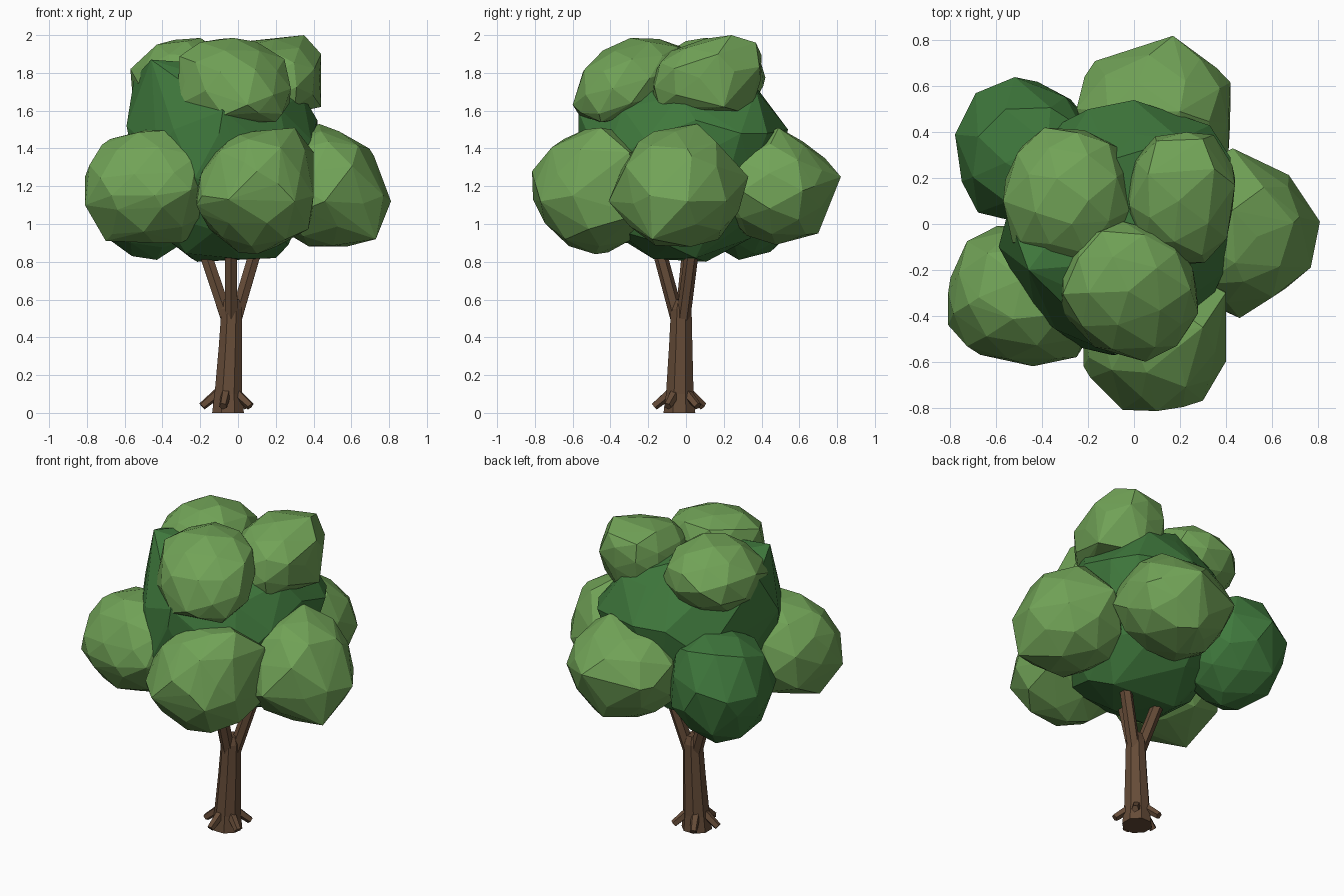
import bpy, bmesh, math, random
from mathutils import Vector, Euler

if "Cube" in bpy.data.objects:
    bpy.data.objects.remove(bpy.data.objects["Cube"])


def material(name, rgb):
    m = bpy.data.materials.new(name)
    m.diffuse_color = (*rgb, 1)
    m.use_nodes = True
    m.node_tree.nodes["Principled BSDF"].inputs["Base Color"].default_value = m.diffuse_color
    return m


LIGHT = material("light leaf green", (0.165, 0.365, 0.095))
DARK = material("dark leaf green", (0.05, 0.19, 0.046))
BARK = material("bark brown", (0.13, 0.071, 0.039))


def finish(bm, name, mat):
    bmesh.ops.recalc_face_normals(bm, faces=bm.faces)
    me = bpy.data.meshes.new(name)
    bm.to_mesh(me)
    bm.free()
    me.materials.append(mat)
    ob = bpy.data.objects.new(name, me)
    bpy.context.collection.objects.link(ob)
    return ob


def hull(bm):
    """Wrap all points in a convex skin and drop what is left inside."""
    res = bmesh.ops.convex_hull(bm, input=bm.verts)
    junk = {v for v in res["geom_interior"] + res["geom_unused"]
            if isinstance(v, bmesh.types.BMVert)}
    bmesh.ops.delete(bm, geom=list(junk), context="VERTS")


def foliage(name, lo, hi, mat, seed, lean=(0, 0), corners=()):
    """Irregular faceted clump filling the box lo..hi, with optional corners."""
    rng = random.Random(seed)
    tmp = bmesh.new()
    bmesh.ops.create_icosphere(tmp, subdivisions=2, radius=1)
    turn = Euler([rng.uniform(0, 6.28) for _ in range(3)]).to_matrix()
    pts = []
    for v in tmp.verts:
        p = turn @ v.co * rng.uniform(0.93, 1.05)
        p = Vector([math.copysign(abs(c) ** 0.92, c) for c in p])
        pts.append(p + Vector((lean[0] * p.z, lean[1] * p.z, 0)))
    tmp.free()
    # Fit the clump to its box
    a = [min(p[i] for p in pts) for i in range(3)]
    b = [max(p[i] for p in pts) for i in range(3)]
    bm = bmesh.new()
    for p in pts:
        bm.verts.new([lo[i] + (p[i] - a[i]) / (b[i] - a[i]) * (hi[i] - lo[i])
                      for i in range(3)])
    for c in corners:
        bm.verts.new(c)
    hull(bm)
    return finish(bm, name, mat)


def limb(name, path, radii, sides, level=False):
    """Faceted tapering limb along a path; level keeps its rings horizontal."""
    bm = bmesh.new()
    rings = []
    for i, (p, r) in enumerate(zip(path, radii)):
        d = Vector(path[min(i + 1, len(path) - 1)]) - Vector(path[max(i - 1, 0)])
        q = Vector((0, 0, 1)).rotation_difference(Vector((0, 0, 1)) if level else d)
        rings.append([bm.verts.new(Vector(p) + q @ Vector(
            (r * math.cos(t), r * math.sin(t), 0)))
            for t in (math.tau * (k + 0.5) / sides for k in range(sides))])
    for r0, r1 in zip(rings, rings[1:]):
        for k in range(sides):
            n = (k + 1) % sides
            bm.faces.new((r0[k], r0[n], r1[n], r1[k]))
    bm.faces.new(rings[0][::-1])
    bm.faces.new(rings[-1])
    return finish(bm, name, BARK)


# Trunk, branches and root stubs
limb("trunk", [(-.053, -.035, 0), (-.051, -.033, .1), (-.04, -.028, .35),
               (-.033, -.025, .55), (-.033, -.025, .6)],
     [.091, .079, .067, .059, .042], 8, level=True)
for side, start, end in (("left", (-.058, -.02, .5), (-.225, .03, 1.0)),
                         ("right", (-.012, -.015, .5), (.135, .05, 1.0)),
                         ("front", (-.036, -.045, .5), (-.038, -.18, 1.0))):
    limb(side + "_branch", [start, end], [.038, .036], 6)
for i in range(5):
    t = math.radians(-100 + 72 * i)
    c, s = math.cos(t), math.sin(t)
    limb("root_%d" % (i + 1), [(-.055 + .04 * c, -.033 + .04 * s, .115),
                               (-.055 + .137 * c, -.033 + .137 * s, .035)],
         [.029, .022], 5)

# Dark inner crown with flat angular shoulders
foliage("inner_crown", (-.54, -.54, .8), (.41, .5, 1.83), DARK, 3, corners=[
    (-.46, -.2, 1.87), (-.59, -.1, 1.52), (-.55, .05, 1.77), (-.34, -.46, 1.5),
    (-.1, -.57, 1.48), (-.08, -.57, 1.6), (.42, .05, 1.55), (.2, .37, 1.71),
    (0, .54, 1.5), (-.2, .5, 1.5), (.33, .43, 1.48), (.42, .29, 1.48),
    (-.1, .28, 1.84), (.2, .05, .82), (-.25, .1, .82)])

# Lower ring of clumps
foliage("back_left_clump", (-.76, .01, .83), (-.17, .62, 1.48), DARK, 11,
        corners=[(-.69, .57, 1.2), (-.78, .39, 1.2), (-.43, .28, .81),
                 (-.52, .64, 1.25), (-.56, .5, 1.45), (-.68, .05, 1.15)])
foliage("front_left_clump", (-.8, -.6, .9), (-.12, 0, 1.5), LIGHT, 21,
        corners=[(-.72, -.35, 1.42), (-.7, -.36, .91), (-.81, -.44, 1.1),
                 (-.44, -.62, 1.15), (-.25, -.58, 1.18), (-.67, -.57, 1.15),
                 (-.3, -.3, .9), (-.81, -.3, 1.25)])
foliage("front_clump", (-.22, -.8, .85), (.4, -.15, 1.5), LIGHT, 31,
        corners=[(.3, -.45, 1.51), (.4, -.3, 1.38), (-.05, -.81, 1.13),
                 (.39, -.25, 1.05), (-.22, -.62, 1.1), (-.19, -.67, 1.15),
                 (.4, -.6, 1.15), (.3, -.77, 1.12), (.1, -.815, 1.28),
                 (.1, -.68, 1.42), (.1, -.48, .84)])
foliage("right_clump", (.15, -.36, .88), (.75, .3, 1.49), LIGHT, 41,
        corners=[(.81, .01, 1.12), (.73, -.18, .92), (.46, -.41, 1.12),
                 (.43, .06, 1.53), (.77, -.19, 1.15), (.72, .03, 1.36),
                 (.43, .33, 1.25), (.44, -.17, 1.49)])
foliage("back_clump", (-.25, .18, .89), (.42, .78, 1.48), LIGHT, 51,
        corners=[(.17, .82, 1.25), (.36, .68, 1.2), (.1, .7, .95),
                 (.2, .49, 1.51), (-.17, .71, 1.2), (0, .5, .9)])

# Top clumps
foliage("top_front_clump", (-.31, -.58, 1.54), (.28, .01, 1.985), LIGHT, 61,
        lean=(-.15, .4), corners=[(-.32, -.38, 1.63), (-.3, -.3, 1.84),
                                  (.05, -.6, 1.63), (.2, -.45, 1.54),
                                  (-.15, -.52, 1.62), (.27, -.3, 1.66)])
foliage("top_right_clump", (-.03, -.18, 1.57), (.43, .4, 1.98), LIGHT, 71,
        lean=(0, .25), corners=[(.35, .24, 2.0), (.44, .2, 1.62),
                                (.44, .17, 1.9), (.3, .37, 1.96),
                                (.1, .3, 1.58), (.22, .34, 1.58)])
foliage("top_left_clump", (-.56, -.17, 1.56), (-.02, .42, 1.975), LIGHT, 81,
        lean=(.1, 0), corners=[(-.53, -.08, 1.75), (-.57, .1, 1.82),
                               (-.2, .1, 1.985), (-.06, .33, 1.74),
                               (-.43, .05, 1.95)])
